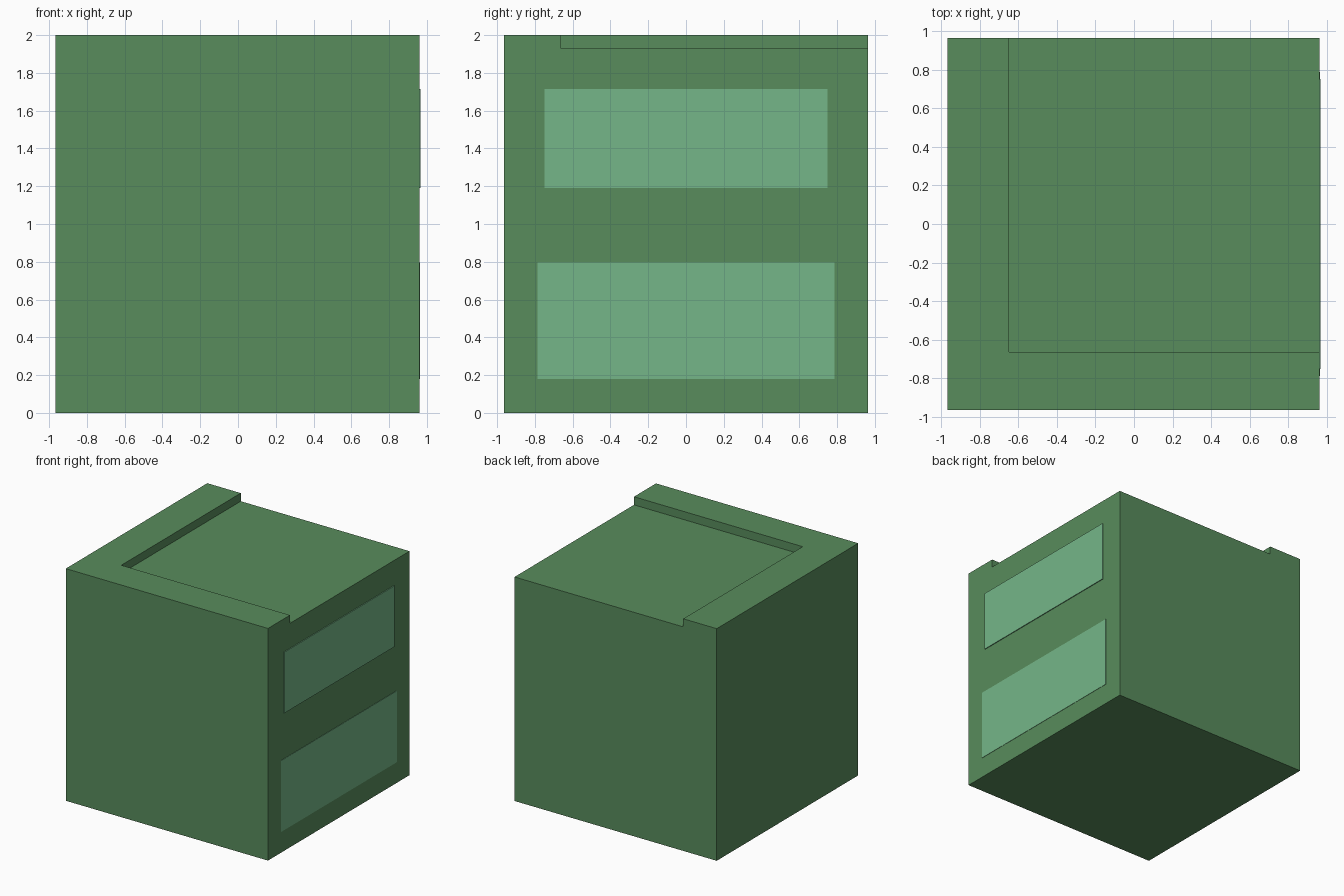
import bpy, bmesh

if "Cube" in bpy.data.objects:
    bpy.data.objects.remove(bpy.data.objects["Cube"])


def material(name, rgb):
    m = bpy.data.materials.new(name)
    m.diffuse_color = (*rgb, 1.0)
    m.use_nodes = True
    m.node_tree.nodes["Principled BSDF"].inputs["Base Color"].default_value = m.diffuse_color
    return m


def prism(name, outline, z0, z1, mat):
    """Extrude a flat xy outline from z0 up to z1."""
    bm = bmesh.new()
    face = bm.faces.new([bm.verts.new((x, y, z0)) for x, y in outline])
    top = bmesh.ops.extrude_face_region(bm, geom=[face])["geom"]
    bmesh.ops.translate(bm, vec=(0, 0, z1 - z0),
                        verts=[v for v in top if isinstance(v, bmesh.types.BMVert)])
    bmesh.ops.recalc_face_normals(bm, faces=bm.faces)
    mesh = bpy.data.meshes.new(name)
    bm.to_mesh(mesh)
    bm.free()
    mesh.materials.append(mat)
    obj = bpy.data.objects.new(name, mesh)
    bpy.context.collection.objects.link(obj)
    return obj


def rect(x0, x1, y0, y1):
    return [(x0, y0), (x1, y0), (x1, y1), (x0, y1)]


green = material("body_green", (0.098, 0.262, 0.107))
light = material("panel_green", (0.178, 0.468, 0.246))

LEFT, RIGHT, HALF_Y = -0.967, 0.96, 0.963
FLOOR, TOP = 1.93, 2.0
IN_X, IN_Y = -0.648, -0.663

# Cabinet body with an L-shaped raised rim along the left and front of the top
body = prism("cabinet_body", rect(LEFT, RIGHT, -HALF_Y, HALF_Y), 0, TOP, green)
cutter = prism("top_recess_cutter", rect(IN_X, 1.2, IN_Y, 1.2), FLOOR, 2.2, green)
cutter.hide_render = True
cutter.hide_viewport = True
cut = body.modifiers.new("top_recess", "BOOLEAN")
cut.operation = "DIFFERENCE"
cut.solver = "EXACT"
cut.object = cutter

# Two thin panels on the right side, slightly proud of the body
for name, half_w, z0, z1, x1 in (("upper_panel", 0.75, 1.19, 1.715, 0.967),
                                 ("lower_panel", 0.787, 0.18, 0.795, 0.963)):
    prism(name, rect(RIGHT - 0.02, x1, -half_w, half_w), z0, z1, light)
